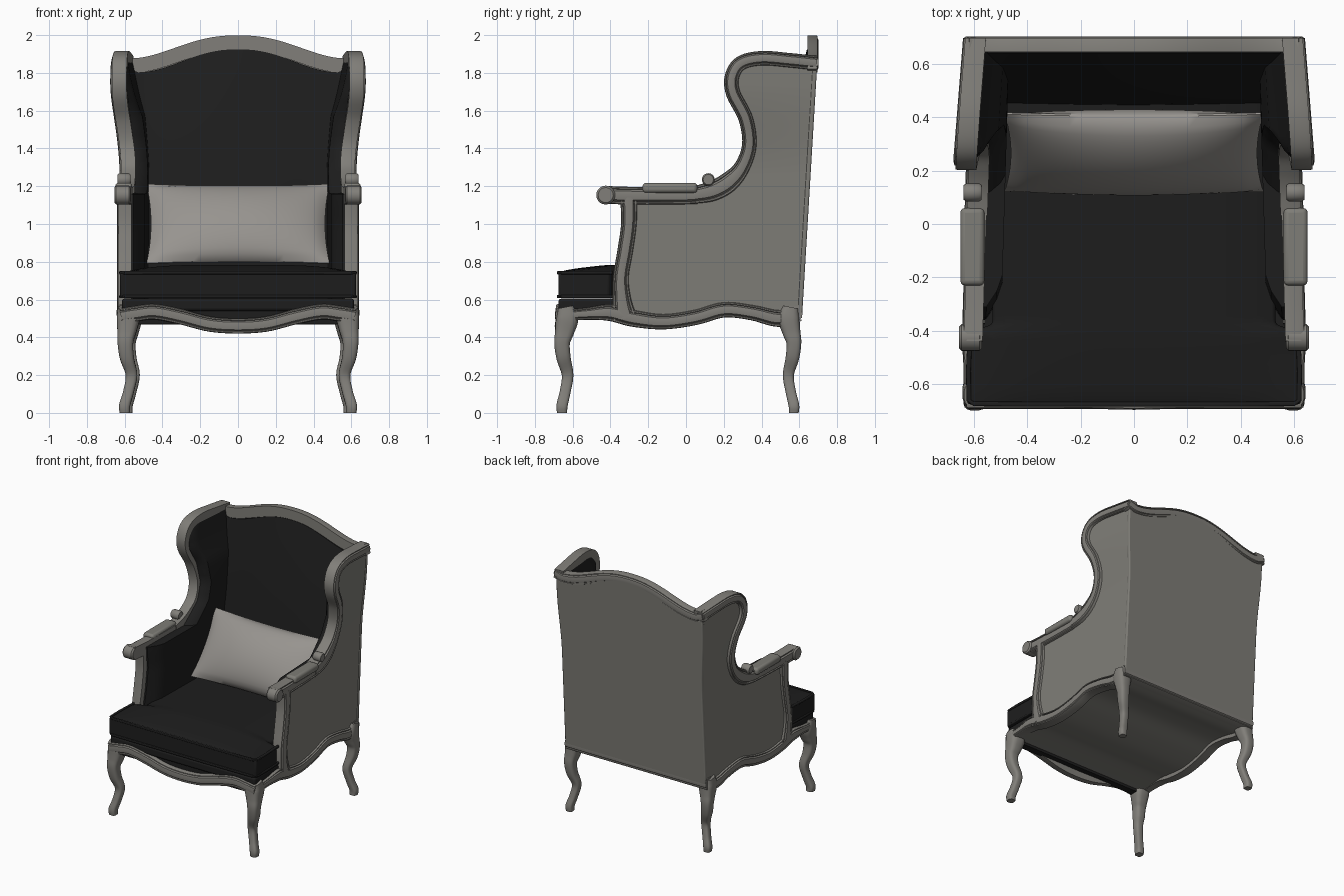
import bpy, bmesh, math
from mathutils import Vector

if "Cube" in bpy.data.objects:
    bpy.data.objects.remove(bpy.data.objects["Cube"])


def material(name, rgb):
    m = bpy.data.materials.new(name)
    m.diffuse_color = (*rgb, 1)
    m.use_nodes = True
    m.node_tree.nodes["Principled BSDF"].inputs["Base Color"].default_value = m.diffuse_color
    return m


WOOD = material("grey wood", (0.22, 0.212, 0.193))
CLOTH = material("grey cloth", (0.21, 0.205, 0.184))
BLACK = material("black upholstery", (0.0125, 0.0125, 0.0125))
LIGHT = material("pale pillow cloth", (0.31, 0.295, 0.275))


def finish(name, verts, faces, mat, mirror=False, bevel=0):
    me = bpy.data.meshes.new(name)
    me.from_pydata([tuple(v) for v in verts], [], faces)
    bm = bmesh.new()
    bm.from_mesh(me)
    bmesh.ops.recalc_face_normals(bm, faces=bm.faces)
    bm.to_mesh(me)
    bm.free()
    ob = bpy.data.objects.new(name, me)
    bpy.context.collection.objects.link(ob)
    me.materials.append(mat)
    if bevel:
        b = ob.modifiers.new("bevel", 'BEVEL')
        b.width, b.segments, b.limit_method = bevel, 3, 'ANGLE'
    if mirror:
        ob.modifiers.new("mirror", 'MIRROR').use_mirror_merge = False
    return ob


def spline(pts, n=6):
    # Catmull-Rom through points of any dimension
    p = [Vector(q) for q in pts]
    p = [2 * p[0] - p[1]] + p + [2 * p[-1] - p[-2]]
    out = []
    for i in range(1, len(p) - 2):
        a, b, c, d = p[i - 1:i + 3]
        for k in range(n):
            t = k / n
            out.append(0.5 * (2 * b + (c - a) * t + (2 * a - 5 * b + 4 * c - d) * t * t
                              + (3 * b - a - 3 * c + d) * t ** 3))
    return out + [p[-2]]


MOULD = [(-1, -1), (-1, .55), (-.9, .85), (-.75, .85), (-.68, .6), (-.5, .95), (0, 1.05),
         (.5, .95), (.68, .6), (.75, .85), (.9, .85), (1, .55), (1, -1)]
ROUND = [(math.copysign(abs(math.cos(a)) ** .6, math.cos(a)), math.copysign(abs(math.sin(a)) ** .6, math.sin(a)))
         for a in [2 * math.pi * (i + .5) / 16 for i in range(16)]]


def sweep(name, path, axis, w, d, mat, section=MOULD, mirror=False):
    # path points are (x, y, z, scale); w lies across the path, d along the axis
    A, verts, k = Vector(axis), [], len(section)
    for i, p in enumerate(path):
        T = (path[min(i + 1, len(path) - 1)] - path[max(i - 1, 0)]).to_3d()
        N = T.cross(A).normalized()
        verts += [p.to_3d() + N * a * w * p[3] + A * b * d * min(p[3], 1 if w < 1 else 9) for a, b in section]
    faces = [(i * k + j, i * k + (j + 1) % k, (i + 1) * k + (j + 1) % k, (i + 1) * k + j)
             for i in range(len(path) - 1) for j in range(k)]
    faces += [tuple(range(k)), tuple(range(len(verts) - k, len(verts)))]
    return finish(name, verts, faces, mat, mirror)


def slab(name, f, g, nu, nv, mat, mirror=False, bevel=0):
    # closed solid between two surfaces f(u,v) and g(u,v)
    R = nu + 1
    n = R * (nv + 1)
    verts = [h(i / nu, j / nv) for h in (f, g) for j in range(nv + 1) for i in range(R)]
    quads = [(j * R + i, j * R + i + 1, (j + 1) * R + i + 1, (j + 1) * R + i)
             for j in range(nv) for i in range(nu)]
    faces = quads + [tuple(q + n for q in f4) for f4 in quads]
    rim = (list(range(nu)) + [j * R + nu for j in range(nv)]
           + [nv * R + i for i in range(nu, 0, -1)] + [j * R for j in range(nv, 0, -1)])
    faces += [(a, b, b + n, a + n) for a, b in zip(rim, rim[1:] + rim[:1])]
    return finish(name, verts, faces, mat, mirror, bevel)


def box(name, x, y, z, mat, mirror=False, bevel=0):
    lerp = lambda r, t: r[0] + (r[1] - r[0]) * t
    return slab(name, lambda u, v: (lerp(x, u), lerp(y, v), z[0]),
                lambda u, v: (lerp(x, u), lerp(y, v), z[1]), 1, 1, mat, mirror, bevel)


def side_x(y, z):
    # outer face of the chair side, wings flaring outward near the top
    t = min(max((z - 1.25) / 0.5, 0), 1)
    return 0.60 + 0.03 * (0.65 - y) + t * t * (3 - 2 * t) * (0.025 + 0.025 * (0.7 - y) / 0.5)


def back_y(z):
    return 0.605 + (z - 0.55) * 0.06


# Outline of the side: front edge as (y, z)
EDGE = [(-.36, .52), (-.35, .7), (-.32, .85), (-.30, 1.0), (-.31, 1.12), (-.31, 1.16), (.12, 1.165),
        (.2, 1.23), (.28, 1.3), (.33, 1.42), (.31, 1.57), (.25, 1.69), (.245, 1.78), (.29, 1.85), (.42, 1.875)]


def side_surface(depth, bulge=0, low=0):
    def f(u, v):
        t = v * (len(EDGE) - 1)
        i = min(int(t), len(EDGE) - 2)
        e = Vector(EDGE[i]).lerp(Vector(EDGE[i + 1]), t - i)
        y = e.x + (back_y(e.y) - e.x) * u
        x = side_x(y, e.y) - depth - bulge * min(1, 8 * u + .05) ** .5 * min(1, (1.9 - e.y) * 3)
        return (x, y, max(e.y, low))
    return f


slab("side_outer_panel", side_surface(0.008), side_surface(0.035), 12, 42, CLOTH, True)
slab("side_inner_padding", side_surface(0.03, 0, .56), side_surface(0.06, 0.073, .56), 16, 42, BLACK, True)


# Carved side frame pieces
def side_frame(name, pts, w, d=0.038):
    path = [Vector((side_x(p[0], p[1]) - 0.028, p[0], p[1], p[2])) for p in spline(pts)]
    sweep(name, path, (1, 0, 0), w, d, WOOD, MOULD, True)


side_frame("side_seat_rail", [(-.65, .515, .7), (-.52, .525, .8), (-.4, .53, 1.1), (-.28, .50, 1.1), (-.12, .482, 1),
                              (.05, .505, 1), (.2, .545, 1), (.35, .53, 1), (.48, .50, 1.1), (.585, .51, 1)], .04)
side_frame("front_arm_post", [(-.325, .5, 1.6), (-.34, .6, 1.2), (-.345, .72, 1), (-.322, .86, 1), (-.303, 1.0, 1),
                              (-.303, 1.14, 1.1)], .041)
side_frame("arm_rail", [(-.44, 1.155, 1), (-.3, 1.15, 1), (-.1, 1.15, 1), (.06, 1.153, 1)], .047)
side_frame("wing_frame", [(.04, 1.153, 1.2), (.14, 1.175, 1.4), (.225, 1.222, 1.4), (.295, 1.3, 1.1), (.335, 1.42, 1),
                          (.315, 1.56, 1), (.25, 1.69, 1), (.243, 1.78, 1), (.29, 1.852, 1), (.4, 1.878, 1),
                          (.55, 1.867, 1), (.692, 1.852, 1)], .038, .042)

# Rounded arm ends, scrolls and arm pads
for name, y, z, r, x0, x1 in (("arm_end_knob", -.425, 1.153, .05, .568, .655), ("wing_scroll", .118, 1.235, .034, .57, .638)):
    path = [Vector((x, y, z, s)) for x, s in ((x0, .8), (x0 + .01, 1), (x1 - .01, 1), (x1, .8))]
    ring = [(math.cos(i * math.pi / 10), math.sin(i * math.pi / 10)) for i in range(20)]
    k = len(ring)
    verts = [(p.x, y + a * r * p[3], z + b * r * p[3]) for p in path for a, b in ring]
    faces = [(i * k + j, i * k + (j + 1) % k, (i + 1) * k + (j + 1) % k, (i + 1) * k + j)
             for i in range(3) for j in range(k)] + [tuple(range(k)), tuple(range(3 * k, 4 * k))]
    finish(name, verts, faces, WOOD, True)
box("arm_pad", (.56, .65), (-.23, .06), (1.165, 1.218), CLOTH, True, .018)


# Back: outer panel, padding, crest rail and bottom rail
def crest_z(x):
    a = abs(x)
    return 1.838 + 0.122 * (0.5 + 0.5 * math.cos(math.pi * min(a / .57, 1) ** 1.15)) + 0.02 * max(0, (a - .57) / .06)


def back_surface(front):
    def f(u, v):
        s = 2 * u - 1
        z0, top = (.56, -.035) if front else (.52, 0)
        z = z0 + (crest_z(s * .62) + top - z0) * v
        hw = side_x(back_y(z), z) - (0.05 if front else 0.004)
        y = back_y(z) + 0.012
        if front:
            y = 0.44 + 0.2 * v ** 1.4 - 0.02 * (1 - s * s) * math.sin(math.pi * v)
        return (s * hw, y, z)
    return f


def back_mid(u, v):
    return Vector(back_surface(False)(u, v)) - Vector((0, .025, 0))


def pad_rear(u, v):
    p = Vector(back_surface(True)(u, v))
    return Vector((p.x, max(back_y(p.z) - .008, p.y + .005), p.z))


slab("back_outer_panel", back_surface(False), back_mid, 24, 16, CLOTH, False, .008)
slab("back_padding", pad_rear, back_surface(True), 24, 20, BLACK)
crest = [Vector((x, .672, crest_z(x), 1)) for x in [-.628 + 1.256 * i / 48 for i in range(49)]]
sweep("crest_rail", crest, (0, 1, 0), .039, .029, WOOD)
sweep("back_bottom_rail", [Vector((x, .583, .525, 1)) for x in (-.6, 0, .6)], (0, 1, 0), .042, .032, WOOD)

# Serpentine front rail
half = [(.62, .512), (.54, .525), (.44, .535), (.3, .508), (.15, .47)]
pts = [(-x, -.665, z, 1) for x, z in half] + [(0, -.668, .46, 1)] + [(x, -.665, z, 1) for x, z in reversed(half)]
sweep("front_rail", spline(pts), (0, -1, 0), .04, .026, WOOD)

# Cabriole legs: (x, y, z, half size)
LEG = [(.592, -.64, .56, .044), (.582, -.63, .5, .06), (.588, -.643, .43, .051), (.596, -.656, .37, .042),
       (.588, -.648, .29, .038), (.564, -.627, .2, .031), (.58, -.64, .11, .029), (.6, -.656, .04, .03),
       (.6, -.656, 0, .027)]
sweep("front_leg", spline(LEG), (1, 0, 0), 1, 1, WOOD, ROUND, True)
REAR = [(x - .015, -y - .085, z, s * .95) for x, y, z, s in LEG]
sweep("rear_leg", spline(REAR), (1, 0, 0), 1, 1, WOOD, ROUND, True)

# Seat base and wavy underside cloth
box("seat_base", (-.615, .615), (-.675, -.37), (.54, .605), BLACK, False, .015)
box("seat_base_front", (-.56, .56), (-.655, -.6), (.472, .58), BLACK)
box("seat_deck", (-.56, .56), (-.4, .58), (.565, .605), BLACK)
WAVE = spline([(-.65, .49), (-.4, .5), (-.28, .485), (-.12, .468), (.05, .49), (.2, .53), (.35, .515), (.48, .485), (.58, .49)], 4)


def under(dz):
    return lambda u, v: (-.59 + 1.18 * u, WAVE[round(v * 32)].x, WAVE[round(v * 32)].y + dz)


slab("underside_cloth", under(0), under(.015), 2, 32, CLOTH)


# T-shaped seat cushion with piping
def cushion(top):
    def f(u, v):
        s, y = 2 * u - 1, -.675 + 1.2 * v
        hw = .625 - .03 * (y + .675) if y < -.38 else .53
        dome = (1 - s ** 4) * min(1, v * 4.5) ** .6
        return (s * hw, y, .742 + .042 * dome if top else .612)
    return f


slab("seat_cushion", cushion(False), cushion(True), 24, 40, BLACK, False, .012)
for name, z in (("cushion_top_piping", .742), ("cushion_bottom_piping", .616)):
    pts = [(-.613, -.39), (-.62, -.55), (-.618, -.66), (-.6, -.673), (-.3, -.675)]
    pts += [(-x, y) for x, y in reversed(pts)]
    sweep(name, [Vector((x, y, z, 1)) for x, y in pts], (0, 0, 1), .009, .009, BLACK, ROUND)


# Pillow leaning on the back
def pillow(side):
    def f(u, v):
        a, b = 2 * u - 1, 2 * v - 1
        x = .485 * a * (1 - .05 * (1 - b * b))
        h = .256 * b * (1 - .05 * (1 - a * a))
        t = side * (.004 + .105 * ((1 - a * a) * (1 - b * b)) ** .6)
        return (x, .268 + .57 * h - .82 * t, 1.0 + .82 * h + .57 * t)
    return f


slab("pillow", pillow(1), pillow(-1), 28, 20, LIGHT)

# Smooth shading with crisp edges
for ob in bpy.context.scene.objects:
    ob.select_set(True)
    bpy.context.view_layer.objects.active = ob
bpy.ops.object.shade_smooth_by_angle(angle=math.radians(35))
